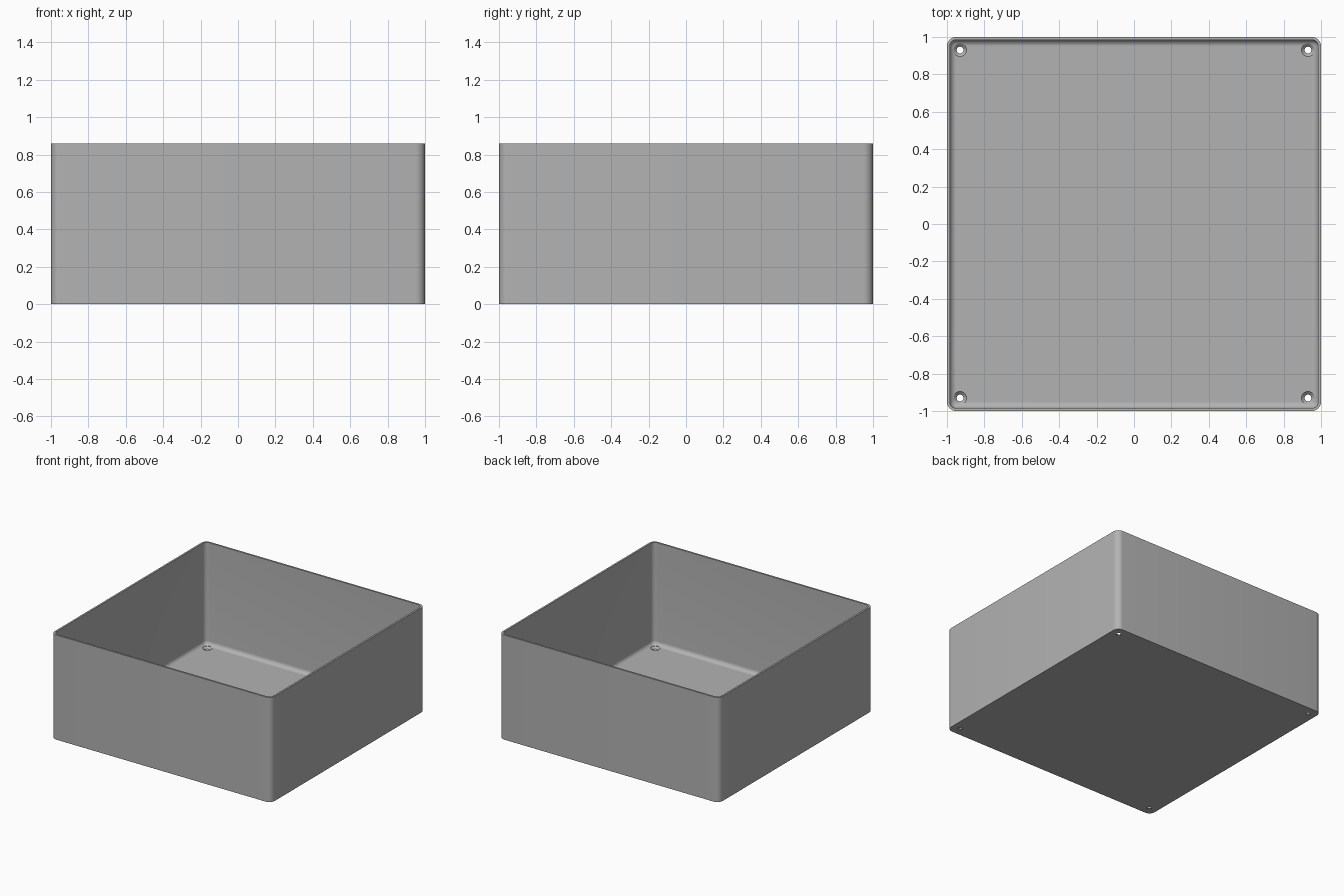
import bpy, bmesh
from math import cos, sin, pi, radians

if "Cube" in bpy.data.objects:
    bpy.data.objects.remove(bpy.data.objects["Cube"])

HEIGHT, WALL, FLOOR = 0.86, 0.015, 0.02
CORNER, FILLET, STEPS = 0.05, 0.034, 8
HOLE_AT = 0.93

grey = bpy.data.materials.new("light grey")
grey.use_nodes = True
colour = (0.45, 0.45, 0.45, 1)
grey.diffuse_color = colour
grey.node_tree.nodes["Principled BSDF"].inputs["Base Color"].default_value = colour


def rounded_square(bm, inset, z):
    """Ring of vertices: a square with arc corners, shrunk by inset."""
    radius = max(CORNER - inset, 0.001)
    centre = 1 - inset - radius
    ring = []
    for quarter in range(4):
        sx = 1 if quarter in (0, 3) else -1
        sy = 1 if quarter < 2 else -1
        for i in range(STEPS + 1):
            a = (quarter + i / STEPS) * pi / 2
            ring.append(bm.verts.new((sx * centre + radius * cos(a),
                                      sy * centre + radius * sin(a), z)))
    return ring


def lathe(name, profile, sides=32):
    """Closed solid of revolution from (radius, z) pairs, bottom to top."""
    bm = bmesh.new()
    rings = [[bm.verts.new((r * cos(2 * pi * i / sides), r * sin(2 * pi * i / sides), z))
              for i in range(sides)] for r, z in profile]
    skin(bm, rings)
    return finish(name, bm)


def skin(bm, rings):
    """Join successive rings with quads and cap both ends."""
    n = len(rings[0])
    for low, high in zip(rings, rings[1:]):
        for i in range(n):
            j = (i + 1) % n
            bm.faces.new((low[i], low[j], high[j], high[i]))
    bm.faces.new(rings[0][::-1])
    bm.faces.new(rings[-1])


def finish(name, bm):
    bmesh.ops.recalc_face_normals(bm, faces=bm.faces)
    mesh = bpy.data.meshes.new(name)
    bm.to_mesh(mesh)
    bm.free()
    mesh.materials.append(grey)
    obj = bpy.data.objects.new(name, mesh)
    bpy.context.collection.objects.link(obj)
    return obj


# Open box: outer wall, rim, inner wall, then a fillet down to the floor
bm = bmesh.new()
levels = [(0, 0), (0, HEIGHT), (WALL, HEIGHT)]
for i in range(STEPS + 1):
    a = i / STEPS * pi / 2
    levels.append((WALL + FILLET * (1 - cos(a)), FLOOR + FILLET * (1 - sin(a))))
skin(bm, [rounded_square(bm, inset, z) for inset, z in levels])
box = finish("open_box", bm)

# Countersunk screw holes in the four floor corners
for sx in (-1, 1):
    for sy in (-1, 1):
        cutter = lathe("screw_hole_cutter",
                       [(0.018, -0.05), (0.018, 0.004), (0.035, FLOOR), (0.035, 0.05)])
        cutter.location = (sx * HOLE_AT, sy * HOLE_AT, 0)
        cutter.hide_render = True
        cutter.hide_set(True)
        cut = box.modifiers.new("screw_hole", 'BOOLEAN')
        cut.operation, cut.solver, cut.object = 'DIFFERENCE', 'EXACT', cutter

# Smooth corners and fillet, sharp rim and base
bpy.ops.object.select_all(action='DESELECT')
box.select_set(True)
bpy.context.view_layer.objects.active = box
for modifier in list(box.modifiers):
    bpy.ops.object.modifier_apply(modifier=modifier.name)
bpy.ops.object.shade_smooth_by_angle(angle=radians(30))
